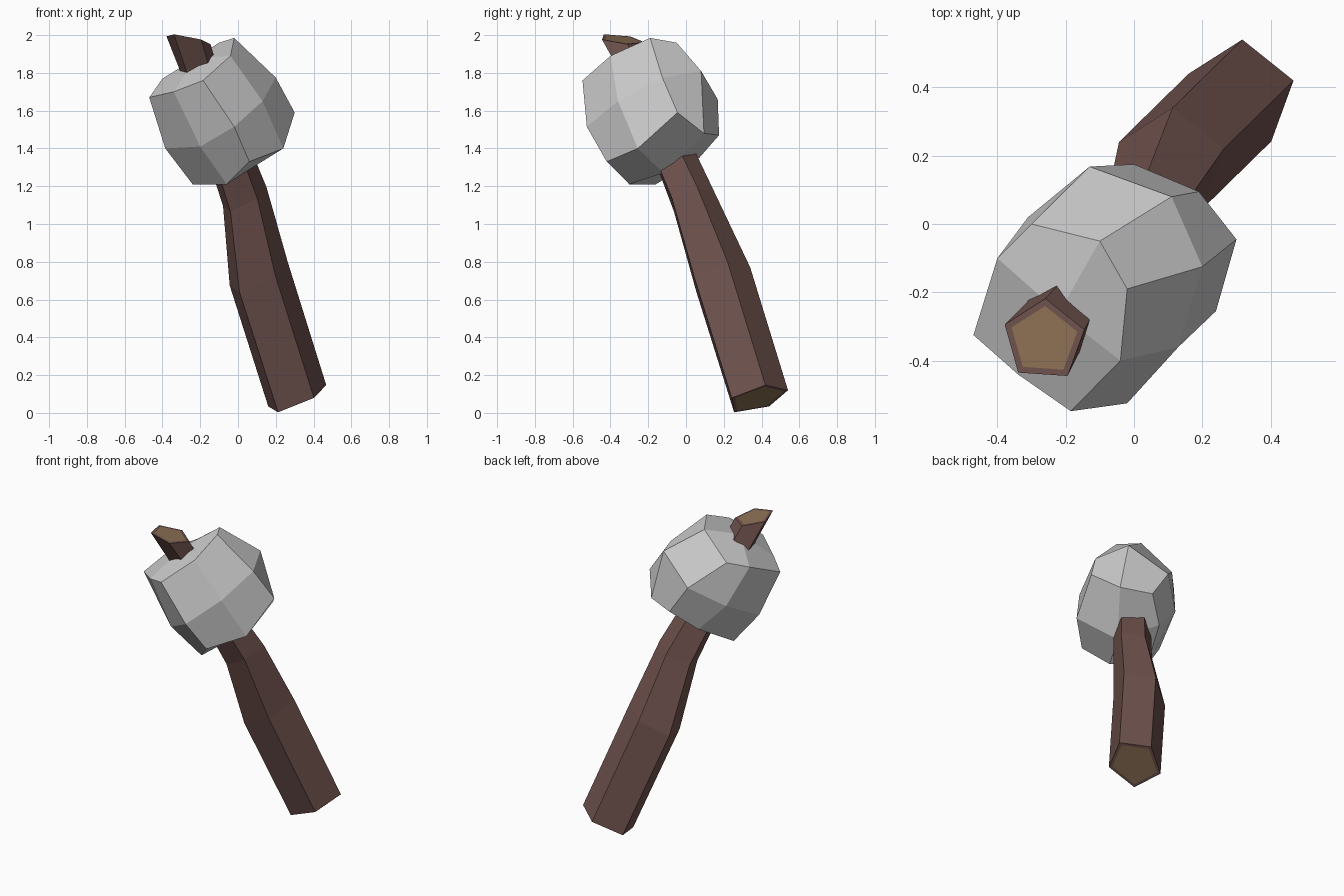
import bpy, bmesh
from mathutils import Vector

if "Cube" in bpy.data.objects:
    bpy.data.objects.remove(bpy.data.objects["Cube"])


def make_material(name, rgb):
    m = bpy.data.materials.new(name)
    m.diffuse_color = (*rgb, 1)
    m.use_nodes = True
    m.node_tree.nodes["Principled BSDF"].inputs["Base Color"].default_value = m.diffuse_color
    return m


def finish(bm, name, mats=()):
    bmesh.ops.recalc_face_normals(bm, faces=bm.faces)
    me = bpy.data.meshes.new(name)
    bm.to_mesh(me)
    bm.free()
    for m in mats:
        me.materials.append(m)
    ob = bpy.data.objects.new(name, me)
    bpy.context.collection.objects.link(ob)
    return ob


bark = make_material("bark", (0.16, 0.085, 0.075))
cut_wood = make_material("cut_wood", (0.27, 0.165, 0.09))

# Handle: slanted pentagon section carried along a bent path
section = [(.005, .16, .05), (.155, .04, .08), (.09, -.138, .005),
           (-.10, -.125, -.08), (-.152, .06, -.045)]
# x, y, z, section scale, section tilt
path = [(.312, .38, .075, 1, 0.9), (.108, .18, .72, 1, 1),
        (.035, .03, 1.13, .75, .8), (-.21, -.265, 1.82, .66, 0),
        (-.263, -.34, 1.978, .76, -.33)]
bm = bmesh.new()
rings = [[bm.verts.new((x + s * a, y + s * b, z + t * c)) for a, b, c in section]
         for x, y, z, s, t in path]
for lo, hi in zip(rings, rings[1:]):
    for i in range(5):
        j = (i + 1) % 5
        bm.faces.new((lo[i], lo[j], hi[j], hi[i]))
# Sawn ends with a rim of bark
caps = [bm.faces.new(rings[0]), bm.faces.new(rings[-1])]
bmesh.ops.recalc_face_normals(bm, faces=bm.faces)
bmesh.ops.inset_individual(bm, faces=caps, thickness=0.022)
for f in caps:
    f.material_index = 1
finish(bm, "handle", (bark, cut_wood))

# Stone head: a cube split once per side, its points pushed out to a rough boulder.
# Each layer is a 3 x 3 grid of points; the middle of the cube is unused.
layers = [
    # underside
    [(.06, -.42, 1.33), (.24, -.255, 1.40), (.30, -.045, 1.59),
     (-.06, -.30, 1.21), (.03, -.12, 1.27), (.19, .095, 1.48),
     (-.24, -.16, 1.21), (-.14, .07, 1.35), (0, .175, 1.47)],
    # waist
    [(-.02, -.525, 1.515), (.13, -.36, 1.65), (.20, -.125, 1.775),
     (-.20, -.42, 1.41), None, (.11, .08, 1.81),
     (-.385, -.22, 1.40), (-.31, .02, 1.53), (-.13, .168, 1.66)],
    # top
    [(-.185, -.548, 1.76), (-.04, -.40, 1.89), (-.02, -.19, 1.985),
     (-.34, -.44, 1.70), (-.22, -.26, 1.88), (-.10, -.05, 1.96),
     (-.47, -.325, 1.67), (-.40, -.10, 1.77), (-.30, 0, 1.81)],
]
bm = bmesh.new()
grid = {}
for k, layer in enumerate(layers):
    for n, p in enumerate(layer):
        if p:
            grid[(n // 3, n % 3, k)] = bm.verts.new(Vector(p))
for axis in range(3):
    for side in (0, 2):
        for u in (0, 1):
            for v in (0, 1):
                quad = []
                for du, dv in ((0, 0), (1, 0), (1, 1), (0, 1)):
                    key = [u + du, v + dv]
                    key.insert(axis, side)
                    quad.append(grid[tuple(key)])
                bm.faces.new(quad)
finish(bm, "stone_head")
